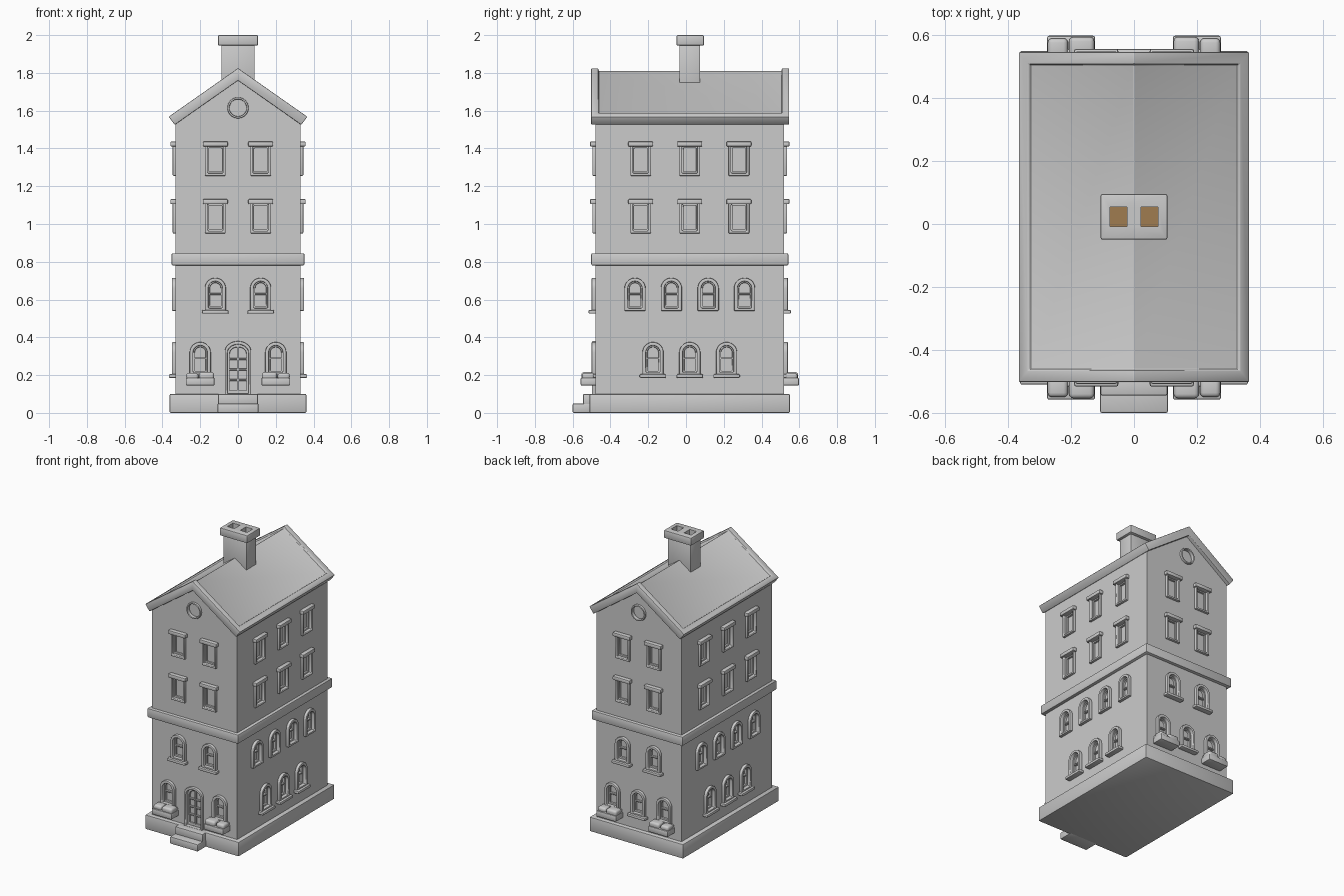
import bpy, bmesh, math
from mathutils import Matrix, Vector

if "Cube" in bpy.data.objects:
    bpy.data.objects.remove(bpy.data.objects["Cube"])

def wall_matrix(origin, u, w):
    m = Matrix((u, (0, 0, 1), w)).transposed().to_4x4()
    m.translation = origin
    return m

# Wall frames: local x runs along the wall, y is up, z points outwards
FRONT = wall_matrix((0, -0.48, 0), (1, 0, 0), (0, -1, 0))
BACK = wall_matrix((0, 0.52, 0), (-1, 0, 0), (0, 1, 0))
RIGHT = wall_matrix((0.33, 0.02, 0), (0, 1, 0), (1, 0, 0))
LEFT = wall_matrix((-0.33, 0.02, 0), (0, -1, 0), (-1, 0, 0))

def rect(u, hw, z0, z1):
    return [(u - hw, z0), (u + hw, z0), (u + hw, z1), (u - hw, z1)]

def arch(u, hw, z0, z1, rise=None, n=14):
    r = hw if rise is None else rise
    arc = [(u + hw * math.cos(math.pi * i / n), z1 - r + r * math.sin(math.pi * i / n)) for i in range(n + 1)]
    return [(u - hw, z0), (u + hw, z0)] + arc

def circle(u, r, z, n=32):
    return [(u + r * math.cos(math.tau * i / n), z + r * math.sin(math.tau * i / n)) for i in range(n)]

def loop(bm, m, pts, w):
    return [bm.verts.new(m @ Vector((p[0], p[1], w))) for p in pts]

def bridge(bm, a, b):
    for i in range(len(a)):
        j = (i + 1) % len(a)
        bm.faces.new((a[i], a[j], b[j], b[i]))

def prism(bm, m, pts, w0, w1):
    a, b = loop(bm, m, pts, w0), loop(bm, m, pts, w1)
    bridge(bm, a, b)
    bm.faces.new(a[::-1])
    bm.faces.new(b)

def ring(bm, m, outer, inner, w0, w1):
    o0, o1 = loop(bm, m, outer, w0), loop(bm, m, outer, w1)
    i0, i1 = loop(bm, m, inner, w0), loop(bm, m, inner, w1)
    for a, b in ((o0, o1), (o1, i1), (i1, i0), (i0, o0)):
        bridge(bm, a, b)

def box(bm, x0, x1, y0, y1, z0, z1):
    s = Matrix.Diagonal((x1 - x0, y1 - y0, z1 - z0, 1))
    t = Matrix.Translation(((x0 + x1) / 2, (y0 + y1) / 2, (z0 + z1) / 2))
    bmesh.ops.create_cube(bm, size=1, matrix=t @ s)

def finish(name, bm, bevel=0, segments=2, cutter=None, color=None):
    bmesh.ops.recalc_face_normals(bm, faces=bm.faces[:])
    mesh = bpy.data.meshes.new(name)
    bm.to_mesh(mesh)
    bm.free()
    ob = bpy.data.objects.new(name, mesh)
    bpy.context.collection.objects.link(ob)
    if bevel:
        mod = ob.modifiers.new("bevel", 'BEVEL')
        mod.width, mod.segments = bevel, segments
        mod.limit_method, mod.angle_limit = 'ANGLE', math.radians(40)
        mod.use_clamp_overlap = True
    if cutter:
        mod = ob.modifiers.new("cut", 'BOOLEAN')
        mod.object, mod.operation, mod.solver = cutter, 'DIFFERENCE', 'EXACT'
        cutter.hide_render = True
    if color:
        mat = bpy.data.materials.new(name)
        mat.diffuse_color = color
        mat.use_nodes = True
        mat.node_tree.nodes["Principled BSDF"].inputs["Base Color"].default_value = mat.diffuse_color
        mesh.materials.append(mat)
    bpy.ops.object.select_all(action='DESELECT')
    ob.select_set(True)
    bpy.context.view_layer.objects.active = ob
    if ob.modifiers:
        bpy.ops.object.convert(target='MESH')
    bpy.ops.object.shade_smooth_by_angle(angle=math.radians(35))
    return ob

cuts, frames, sashes, sills, boxes, plants = (bmesh.new() for _ in range(6))

def square_window(m, u, z):
    ring(frames, m, rect(u, 0.055, z, z + 0.165), rect(u, 0.041, z + 0.014, z + 0.155), -0.015, 0.016)
    ring(sashes, m, rect(u, 0.043, z + 0.012, z + 0.157), rect(u, 0.034, z + 0.022, z + 0.148), -0.022, -0.005)
    prism(cuts, m, rect(u, 0.047, z + 0.007, z + 0.16), -0.02, 0.05)
    prism(sills, m, rect(u, 0.066, z + 0.155, z + 0.182), -0.01, 0.028)

def arched_window(m, u, z, sill=True):
    ring(frames, m, arch(u, 0.056, z, z + 0.175), arch(u, 0.037, z + 0.014, z + 0.156), -0.015, 0.02)
    ring(sashes, m, arch(u, 0.039, z + 0.012, z + 0.158), arch(u, 0.029, z + 0.023, z + 0.148), -0.022, -0.004)
    prism(sashes, m, rect(u, 0.033, z + 0.084, z + 0.094), -0.022, -0.004)
    prism(cuts, m, arch(u, 0.047, z + 0.007, z + 0.166), -0.02, 0.05)
    if sill:
        prism(sills, m, rect(u, 0.07, z - 0.015, z + 0.005), -0.01, 0.036)

def flower_box(m, u):
    s = 1 if u > 0 else -1
    prism(boxes, m, rect(u, 0.076, 0.145, 0.186), -0.01, 0.078)
    prism(plants, m, rect(u + s * 0.042, 0.032, 0.175, 0.212), 0.006, 0.07)
    prism(plants, m, rect(u - s * 0.034, 0.04, 0.175, 0.216), 0.008, 0.074)

# Windows on all four walls
for m in (FRONT, BACK, RIGHT, LEFT):
    gable = m in (FRONT, BACK)
    for z in (0.95, 1.255):
        for u in ((-0.12, 0.12) if gable else (-0.26, 0, 0.26)):
            square_window(m, u, z)
    for u in ((-0.12, 0.12) if gable else (-0.29, -0.0975, 0.0975, 0.29)):
        arched_window(m, u, 0.54 if gable else 0.53 + 0.01, gable)
    for u in ((-0.2, 0.2) if gable else (-0.195, 0, 0.195)):
        arched_window(m, u, 0.2)
        if gable:
            flower_box(m, u)
    # round attic window
    if gable:
        ring(frames, m, circle(0, 0.056, 1.615), circle(0, 0.045, 1.615), -0.012, 0.014)
        prism(cuts, m, circle(0, 0.05, 1.615), -0.01, 0.05)
arched_window(BACK, 0, 0.2)

# Front door: arched frame, leaf rails and glazing bars
ring(frames, FRONT, arch(0, 0.07, 0.09, 0.38, 0.055), arch(0, 0.056, 0.102, 0.362, 0.045), -0.02, 0.018)
prism(cuts, FRONT, arch(0, 0.063, 0.096, 0.37, 0.05), -0.02, 0.05)
door = bmesh.new()
ring(door, FRONT, arch(0, 0.058, 0.1, 0.364, 0.046), arch(0, 0.044, 0.118, 0.348, 0.036), -0.022, -0.006)
prism(door, FRONT, rect(0, 0.006, 0.11, 0.352), -0.022, -0.006)
for z in (0.175, 0.23, 0.285):
    prism(door, FRONT, rect(0, 0.05, z - 0.005, z + 0.005), -0.022, -0.007)
finish("front_door", door, 0.002, 1)

# Walls with recessed openings
cutter = finish("opening_cutter", cuts)
walls = bmesh.new()
prism(walls, FRONT, [(-0.33, 0.06), (0.33, 0.06), (0.33, 1.54), (0, 1.772), (-0.33, 1.54)], -1.0, 0)
finish("walls", walls, cutter=cutter)
bpy.data.objects.remove(cutter)

finish("window_frames", frames, 0.005)
finish("window_sashes", sashes, 0.002, 1)
finish("sills_and_lintels", sills, 0.006)
finish("flower_boxes", boxes, 0.006)
finish("box_plants", plants, 0.014, 3)

# Base slab, belt course and steps
bm = bmesh.new()
box(bm, -0.362, 0.362, -0.51, 0.55, 0, 0.1)
finish("base_slab", bm, 0.006)
bm = bmesh.new()
box(bm, -0.352, 0.352, -0.502, 0.542, 0.78, 0.845)
finish("belt_course", bm, 0.008)
bm = bmesh.new()
box(bm, -0.108, 0.108, -0.6, -0.49, 0, 0.05)
box(bm, -0.106, 0.106, -0.545, -0.48, 0.04, 0.1)
finish("front_steps", bm, 0.006)

# Gabled roof with raised rim around the sunken slopes
bm = bmesh.new()
chevron = [(-0.367, 1.568), (-0.335, 1.525), (0, 1.76), (0.335, 1.525), (0.367, 1.568), (0, 1.825)]
prism(bm, FRONT, chevron, -1.026, 0.022)
bmesh.ops.recalc_face_normals(bm, faces=bm.faces[:])
bm.normal_update()
top = [f for f in bm.faces if f.normal.z > 0.5 and abs(f.normal.y) < 0.1]
bmesh.ops.inset_region(bm, faces=top, thickness=0.038, depth=0, use_even_offset=True)
bmesh.ops.inset_region(bm, faces=top, thickness=0.002, depth=-0.012, use_even_offset=True)
finish("roof", bm, 0.004)

# Chimney shaft and cap with two flues
bm = bmesh.new()
box(bm, -0.088, 0.088, -0.034, 0.074, 1.7, 1.95)
finish("chimney_shaft", bm, 0.003)
holes, floors, cap = bmesh.new(), bmesh.new(), bmesh.new()
for x in (-0.05, 0.05):
    box(holes, x - 0.027, x + 0.027, -0.008, 0.054, 1.96, 2.05)
    box(floors, x - 0.027, x + 0.027, -0.008, 0.054, 1.95, 1.964)
cutter = finish("flue_cutter", holes)
box(cap, -0.106, 0.106, -0.05, 0.095, 1.945, 2.0)
finish("chimney_cap", cap, 0.006, 2, cutter)
bpy.data.objects.remove(cutter)
finish("flue_floors", floors, color=(0.35, 0.2, 0.08, 1))
